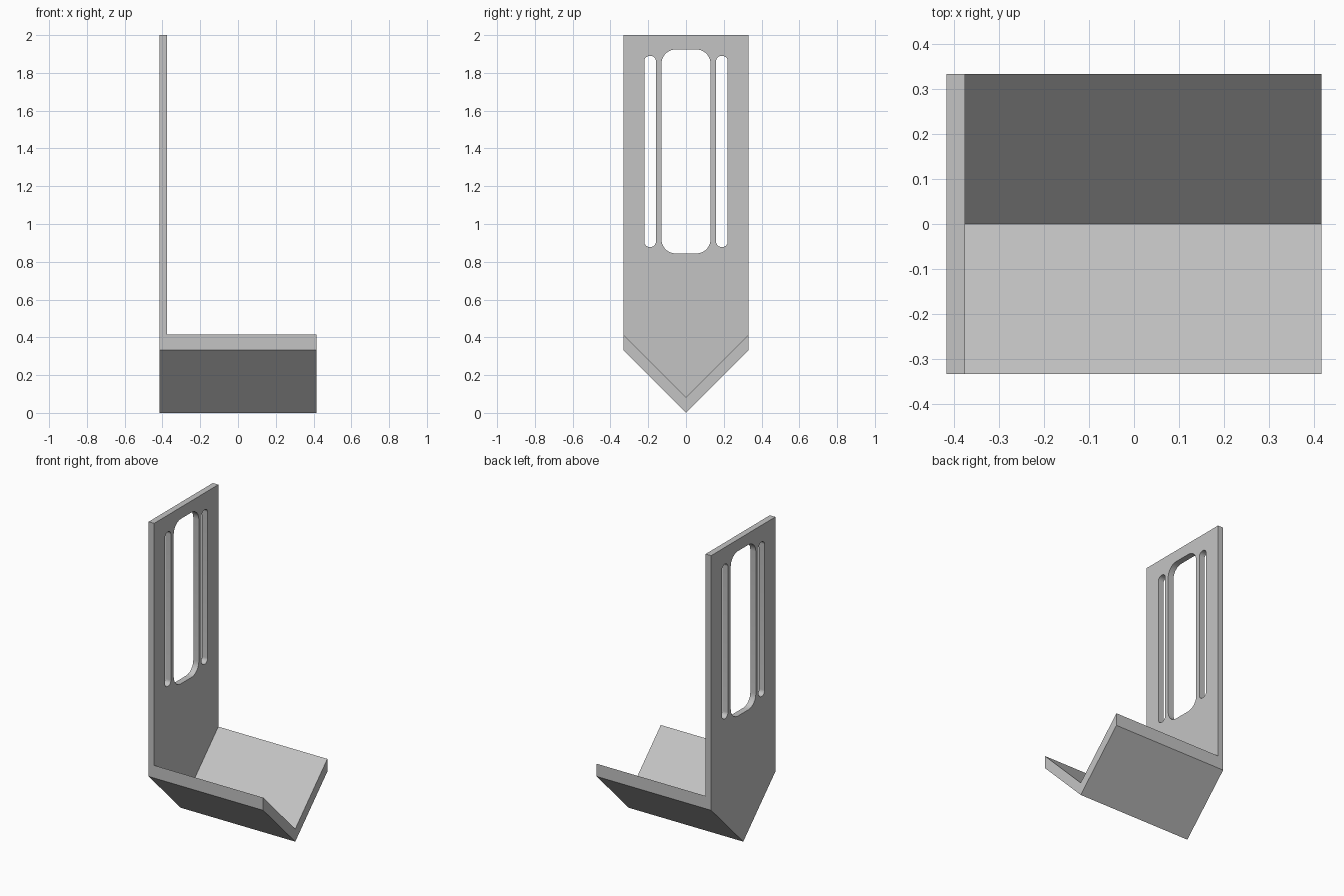
import bpy, bmesh
from math import sin, cos, pi
from mathutils import Vector

cube = bpy.data.objects.get("Cube")
if cube:
    bpy.data.objects.remove(cube, do_unlink=True)

HALF_W = 0.332      # half width of the bracket
BACK, PLATE, END = -0.415, -0.375, 0.415
RIM, WALL, TOP = 0.415, 0.083, 2.0

grey = bpy.data.materials.new("plain grey")
grey.use_nodes = True
colour = (0.55, 0.55, 0.55, 1)
grey.diffuse_color = colour
grey.node_tree.nodes["Principled BSDF"].inputs["Base Color"].default_value = colour

bm = bmesh.new()


def add_verts(points):
    return [bm.verts.new((BACK, y, z)) for y, z in points]


def add_loop(verts):
    edges = []
    for a, b in zip(verts, verts[1:] + verts[:1]):
        edges.append(bm.edges.get((a, b)) or bm.edges.new((a, b)))
    return edges


def rounded_slot(y, half_w, low, high, radius, steps=8):
    """Outline of an upright opening with rounded corners."""
    points = []
    corners = ((1, high - radius), (-1, high - radius),
               (-1, low + radius), (1, low + radius))
    for quarter, (side, z) in enumerate(corners):
        for i in range(steps + 1):
            a = (quarter + i / steps) * pi / 2
            points.append((y + side * (half_w - radius) + radius * cos(a),
                           z + radius * sin(a)))
    return points


# V-shaped trough section
trough = add_verts([(-HALF_W, RIM - WALL), (0, 0), (HALF_W, RIM - WALL),
                    (HALF_W, RIM), (0, WALL), (-HALF_W, RIM)])
trough_face = bm.faces.new(trough)

# Upright plate above the trough, with a window and two slots
right_rim, valley, left_rim = trough[3:]
edges = add_loop([right_rim, valley, left_rim]
                 + add_verts([(-HALF_W, TOP), (HALF_W, TOP)]))
# the rim-to-rim span is closed by the plate's top corners
openings = [rounded_slot(0, 0.13, 0.844, 1.924, 0.075)]
for side in (-1, 1):
    openings.append(rounded_slot(side * 0.19, 0.031, 0.878, 1.89, 0.029))
for outline in openings:
    edges += add_loop(add_verts(outline))
bmesh.ops.triangle_fill(bm, edges=edges, use_beauty=True, normal=(1, 0, 0))


def extrude(faces, distance):
    result = bmesh.ops.extrude_face_region(bm, geom=faces)["geom"]
    moved = [g for g in result if isinstance(g, bmesh.types.BMVert)]
    bmesh.ops.translate(bm, verts=moved, vec=Vector((distance, 0, 0)))
    return [g for g in result if isinstance(g, bmesh.types.BMFace)]


# Thicken everything to the plate, then run the trough on to the front end
bmesh.ops.recalc_face_normals(bm, faces=bm.faces[:])
plate_front = extrude(bm.faces[:], PLATE - BACK)
extrude([f for f in plate_front if len(f.verts) == 6], END - PLATE)
bmesh.ops.recalc_face_normals(bm, faces=bm.faces[:])

# Merge the flat outer sides where trough and plate meet
seams = [e for e in bm.edges if len(e.link_faces) == 2
         and e.calc_face_angle() < 0.01
         and all(abs(f.normal.x) < 0.5 for f in e.link_faces)
         and all(v.co.z < RIM + 0.01 for v in e.verts)]
bmesh.ops.dissolve_edges(bm, edges=seams, use_verts=False)

mesh = bpy.data.meshes.new("wall_bracket")
bm.to_mesh(mesh)
bm.free()
mesh.materials.append(grey)
bracket = bpy.data.objects.new("wall_bracket", mesh)
bpy.context.collection.objects.link(bracket)

bpy.ops.object.select_all(action="DESELECT")
bracket.select_set(True)
bpy.context.view_layer.objects.active = bracket
bpy.ops.object.shade_smooth_by_angle(angle=pi / 6)
